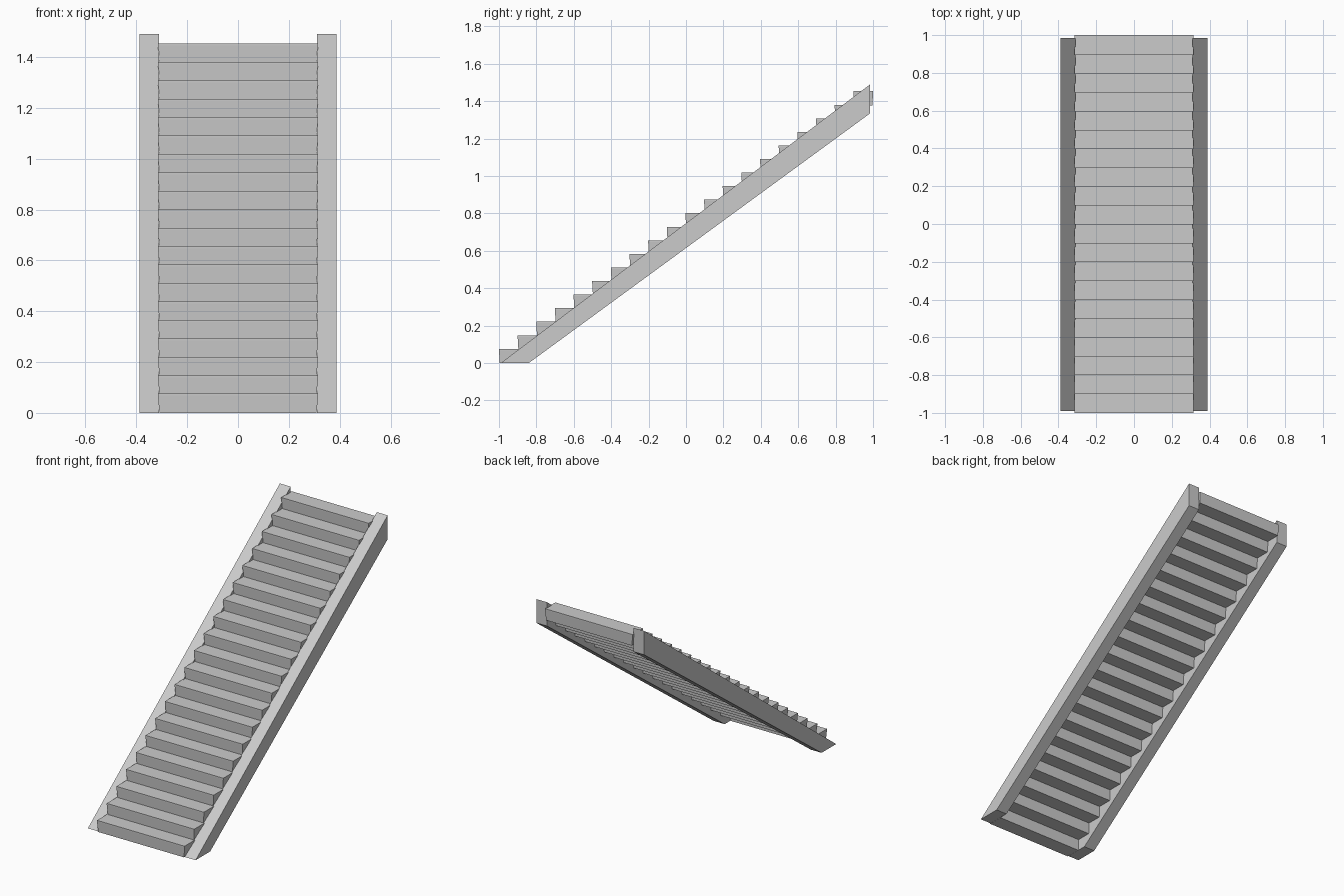
import bpy

if "Cube" in bpy.data.objects:
    bpy.data.objects.remove(bpy.data.objects["Cube"])

STEPS = 20
RUN, RISE = 0.0997, 0.0725      # pitch between steps
DEPTH, HEIGHT = 0.106, 0.0755   # size of one step
LIP = 0.008                     # thin straight edge at the top of each step

grey = bpy.data.materials.new("light_grey")
grey.diffuse_color = (0.6, 0.6, 0.6, 1)
grey.use_nodes = True
grey.node_tree.nodes["Principled BSDF"].inputs["Base Color"].default_value = grey.diffuse_color


def make_object(name, verts, faces):
    mesh = bpy.data.meshes.new(name)
    mesh.from_pydata(verts, [], faces)
    mesh.materials.append(grey)
    obj = bpy.data.objects.new(name, mesh)
    bpy.context.collection.objects.link(obj)
    return obj


def loft(name, rings):
    """Join equal rings of points into a closed solid."""
    n = len(rings[0])
    verts = [p for ring in rings for p in ring]
    faces = [list(range(n))[::-1],
             [(len(rings) - 1) * n + i for i in range(n)]]
    for r in range(len(rings) - 1):
        for i in range(n):
            j = (i + 1) % n
            faces.append([r * n + i, r * n + j, (r + 1) * n + j, (r + 1) * n + i])
    return make_object(name, verts, faces)


def rectangle(hx, y0, y1, z):
    return [(-hx, y0, z), (hx, y0, z), (hx, y1, z), (-hx, y1, z)]


# Steps: slightly tapered blocks with a thin lip along the top
for i in range(STEPS):
    y, z = -1 + i * RUN, i * RISE
    top = z + HEIGHT
    loft(f"step_{i + 1}", [
        rectangle(0.309, y + 0.004, y + DEPTH - 0.004, z),
        rectangle(0.315, y, y + DEPTH, top - LIP),
        rectangle(0.315, y, y + DEPTH, top),
    ])

# Sloping side beams, cut level at the floor and upright at the top
profile = [(-0.99, 0), (-0.84, 0), (0.985, 1.335), (0.985, 1.49)]
for side, x0, x1 in (("left", -0.388, -0.31), ("right", 0.31, 0.388)):
    loft(f"{side}_side_beam", [[(x, y, z) for y, z in profile] for x in (x0, x1)])
